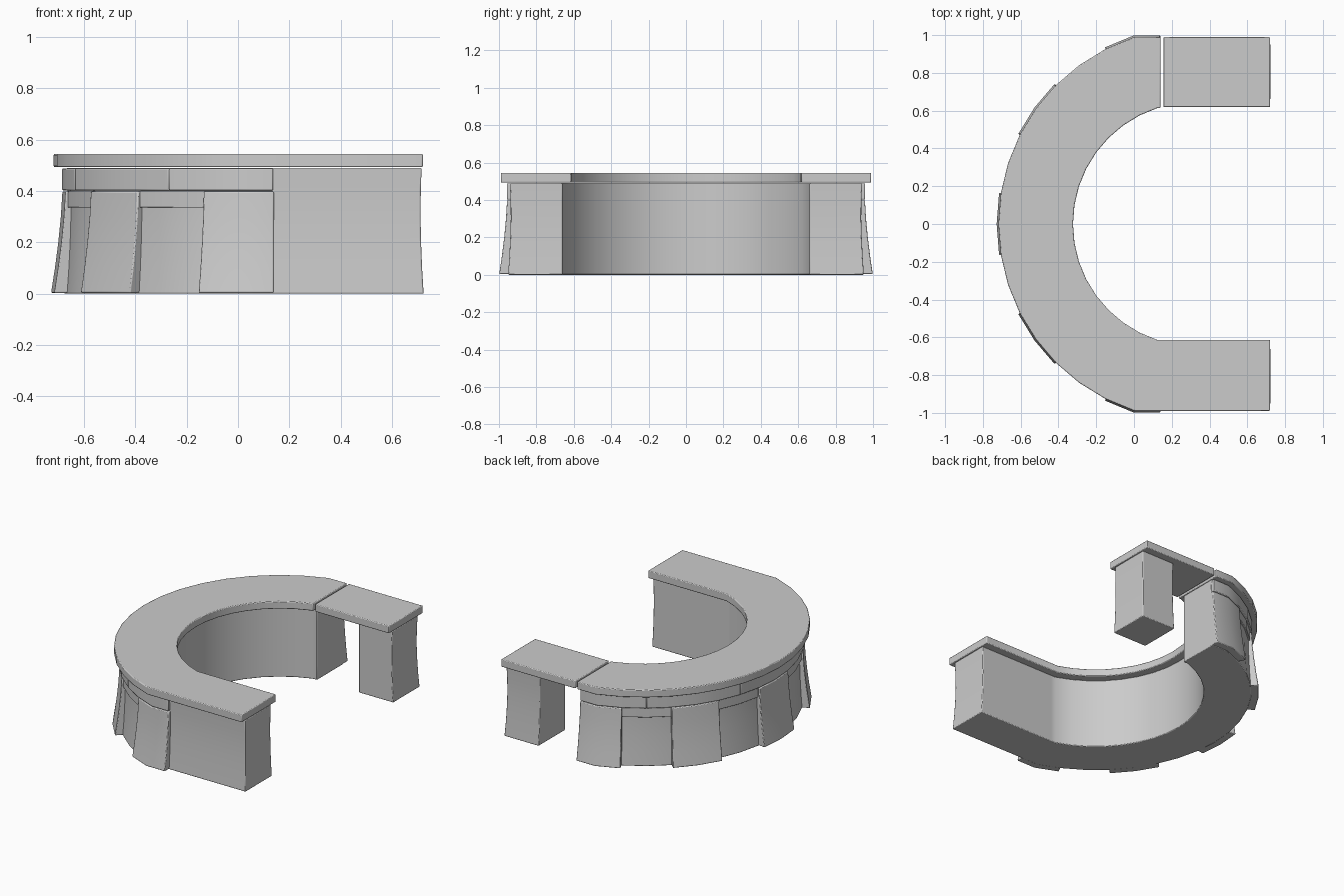
import bpy, bmesh
from math import sin, cos, radians

if "Cube" in bpy.data.objects:
    bpy.data.objects.remove(bpy.data.objects["Cube"])

CX = 0.322          # centre of the curved part
END = 72            # angle where the curve turns into straight wings
STEP = 9            # facet angle


def sweep(name, outer, inner, stations, flare=None, bevel=0.005):
    """Sweep a section (outer radius/height list, constant inner radius) along
    stations (angle, x); x=None means on the arc. flare bends the last/first end in x."""
    bm = bmesh.new()
    rings = []
    for t, x in stations:
        a = radians(t)
        ring = []
        for i, (r, z) in enumerate(outer):
            pair = []
            for rad in (r, inner):
                px = CX - rad * cos(a) if x is None else x
                if flare and x is not None and x > 0.6:
                    px += flare[i]
                pair.append(bm.verts.new((px, rad * sin(a), z)))
            ring.append(pair)
        rings.append(ring)
    n = len(outer)
    for a, b in zip(rings, rings[1:]):
        for i in range(n - 1):
            for s in (0, 1):
                bm.faces.new((a[i][s], b[i][s], b[i + 1][s], a[i + 1][s]))
        for i in (0, n - 1):
            bm.faces.new((a[i][0], a[i][1], b[i][1], b[i][0]))
    for ring in (rings[0], rings[-1]):
        for i in range(n - 1):
            bm.faces.new((ring[i][0], ring[i][1], ring[i + 1][1], ring[i + 1][0]))
    bmesh.ops.recalc_face_normals(bm, faces=bm.faces)
    me = bpy.data.meshes.new(name)
    bm.to_mesh(me)
    bm.free()
    ob = bpy.data.objects.new(name, me)
    bpy.context.collection.objects.link(ob)
    bpy.context.view_layer.objects.active = ob
    ob.select_set(True)
    bpy.ops.object.shade_smooth_by_angle(angle=radians(30))
    ob.select_set(False)
    m = ob.modifiers.new("bevel", 'BEVEL')
    m.width = bevel
    m.segments = 2
    m.limit_method = 'ANGLE'
    m.angle_limit = radians(40)
    return ob


def arc(a, b):
    return [(t, None) for t in range(a, b + 1, STEP)]


# Section profiles (radius, height)
top = [(1.04, 0.493), (1.04, 0.545)]
body = [(1.0, 0), (0.993, 0.1), (0.988, 0.2), (0.985, 0.3), (0.986, 0.4), (0.99, 0.49)]
flare = [0.003, -0.003, -0.007, -0.009, -0.008, -0.005]
panel = [(1.05, 0.003), (1.035, 0.1), (1.022, 0.2), (1.012, 0.3), (1.006, 0.398)]

# Counter tops: long curved one and the separate flap
sweep("counter_top", top, 0.645, [(-END, 0.72)] + arc(-END, END) + [(END, 0.14)])
sweep("flap_top", top, 0.65, [(END, 0.155), (END, 0.72)])

# Base wall and the free-standing leg
sweep("counter_body", body, 0.695,
      [(-END, 0.72), (-END, 0.14)] + arc(-END, END) + [(END, 0.14)], flare)
sweep("flap_leg", body, 0.695, [(END, 0.46), (END, 0.72)], flare)

# Centre panel and band
sweep("panel_centre", panel, 0.95, arc(-9, 9))
band = [(1.007, 0.402), (1.007, 0.488)]
sweep("band_centre", band, 0.95, arc(-18, 18))

# Mirrored flared panels, upper bands and short filler strips
strip = [(0.997, 0.335), (0.997, 0.4)]
for side, s in (("front", -1), ("back", 1)):
    def path(a, b, end=None):
        p = [(s * t, x) for t, x in arc(a, b)]
        return p + ([(s * END, end)] if end else [])
    sweep("panel_mid_" + side, panel, 0.95, path(27, 45))
    sweep("panel_end_" + side, panel, 0.95, path(63, END, 0.14))
    sweep("band_mid_" + side, band, 0.95, path(18, 54))
    sweep("band_end_" + side, band, 0.95, path(54, END, 0.137))
    sweep("strip_inner_" + side, strip, 0.95, path(9, 27), bevel=0.003)
    sweep("strip_outer_" + side, strip, 0.95, path(45, 63), bevel=0.003)
